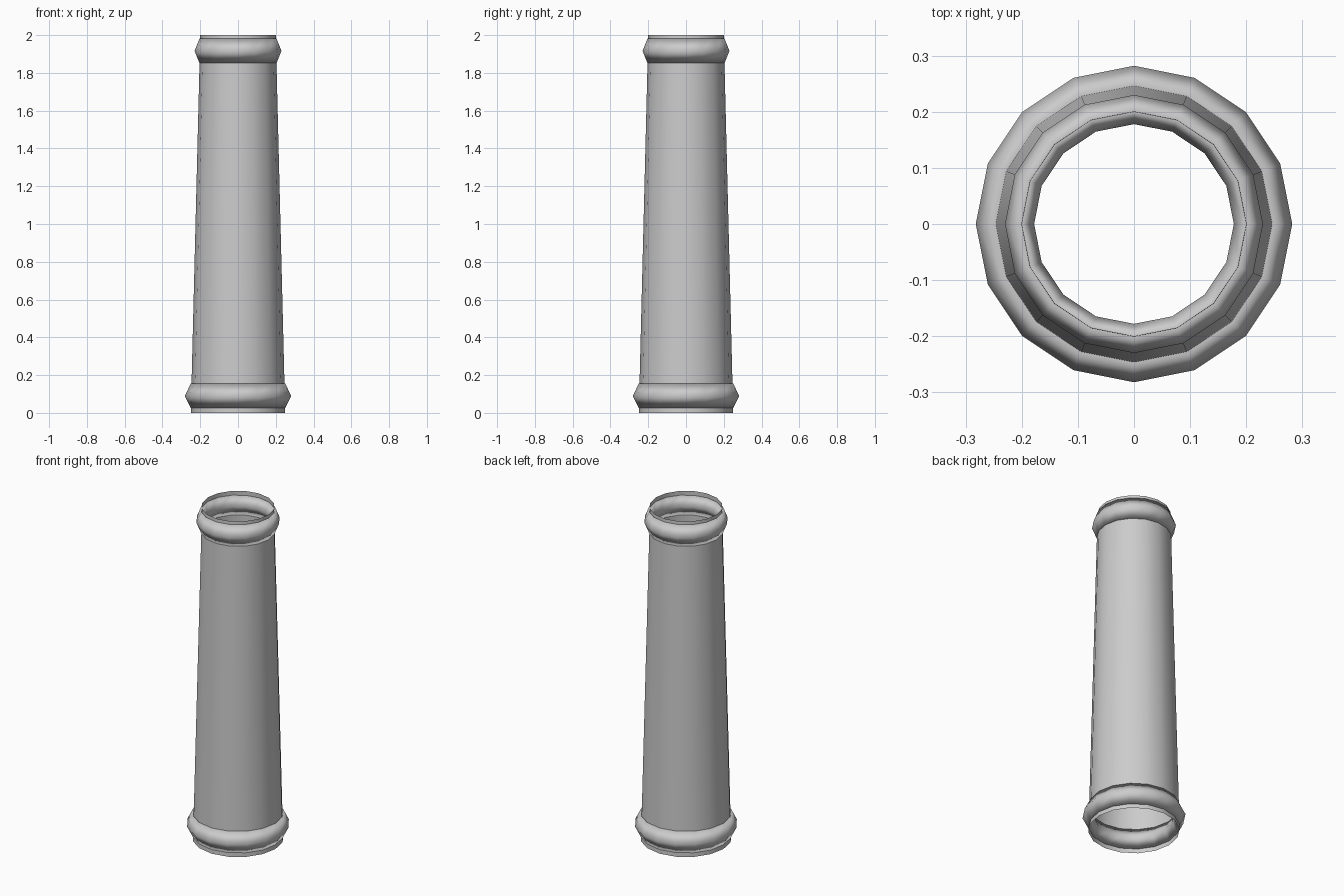
import bpy, bmesh
from math import cos, sin, pi, radians

if "Cube" in bpy.data.objects:
    bpy.data.objects.remove(bpy.data.objects["Cube"])

SIDES = 16


def revolve(name, profile, closed):
    # Sweep an (r, z) profile around the z axis
    bm = bmesh.new()
    rings = [[bm.verts.new((r * cos(2 * pi * i / SIDES), r * sin(2 * pi * i / SIDES), z))
              for i in range(SIDES)] for r, z in profile]
    pairs = list(zip(rings, rings[1:]))
    if closed:
        pairs.append((rings[-1], rings[0]))
    for a, b in pairs:
        for i in range(SIDES):
            j = (i + 1) % SIDES
            f = bm.faces.new((a[i], a[j], b[j], b[i]))
            f.smooth = True
    mesh = bpy.data.meshes.new(name)
    bm.to_mesh(mesh)
    bm.free()
    obj = bpy.data.objects.new(name, mesh)
    bpy.context.collection.objects.link(obj)
    return obj


def collar(name, radius, width, z, half_height):
    # Low-poly ring, tall and narrow in section
    profile = [(radius + width * cos(k * pi / 2), z + half_height * sin(k * pi / 2))
               for k in range(4)]
    return revolve(name, profile, True)


# Open tapered pipe
revolve("pipe", [(0.25, 0.0), (0.2, 2.0)], False)

# Rings around both ends
collar("bottom_collar", 0.25, 0.032, 0.09, 0.065)
collar("top_collar", 0.204, 0.026, 1.917, 0.065)
